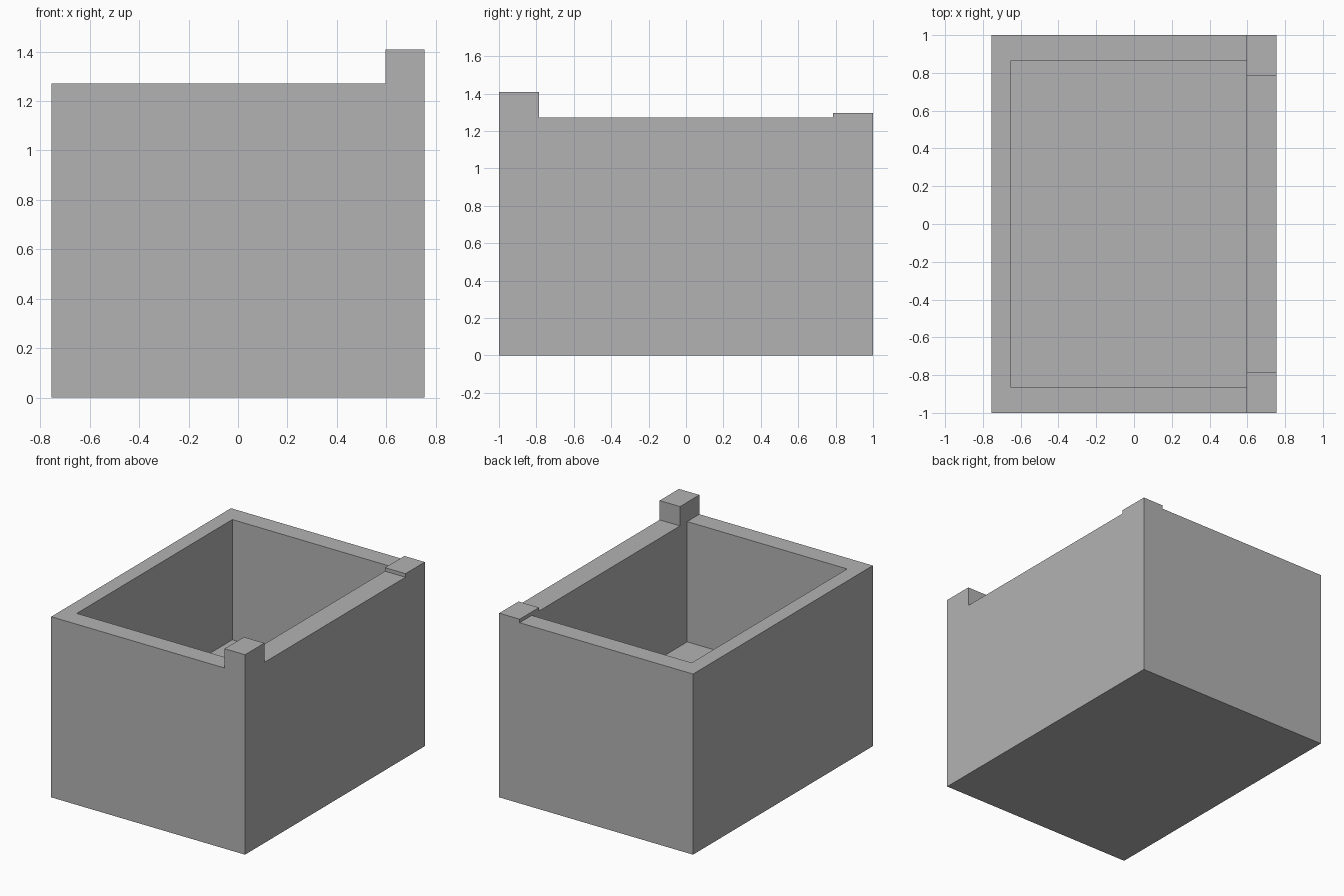
import bpy
import bmesh

old = bpy.data.objects.get("Cube")
if old:
    bpy.data.objects.remove(old, do_unlink=True)

# Overall sizes
HALF_X, HALF_Y, RIM = 0.755, 1.0, 1.272
INNER_LEFT, INNER_RIGHT, INNER_Y, FLOOR = -0.65, 0.596, 0.865, 0.425
POST_Y = 0.785

grey = bpy.data.materials.new("plain_grey")
grey.use_nodes = True
COLOUR = (0.45, 0.45, 0.45, 1)
grey.diffuse_color = COLOUR
grey.node_tree.nodes["Principled BSDF"].inputs["Base Color"].default_value = COLOUR


def box_mesh(low, high):
    """A bmesh box spanning two opposite corners."""
    bm = bmesh.new()
    bmesh.ops.create_cube(bm, size=1)
    for v in bm.verts:
        v.co = [h if c > 0 else l for c, l, h in zip(v.co, low, high)]
    return bm


def add_object(name, bm):
    bmesh.ops.recalc_face_normals(bm, faces=bm.faces)
    mesh = bpy.data.meshes.new(name)
    bm.to_mesh(mesh)
    bm.free()
    mesh.materials.append(grey)
    obj = bpy.data.objects.new(name, mesh)
    bpy.context.collection.objects.link(obj)
    return obj


# Open box: inset the top unevenly, then push it down to make the cavity
bm = box_mesh((-HALF_X, -HALF_Y, 0), (HALF_X, HALF_Y, RIM))
top = max(bm.faces, key=lambda f: f.calc_center_median().z)
bmesh.ops.inset_region(bm, faces=[top], thickness=0.1)
for v in top.verts:
    v.co.x = INNER_RIGHT if v.co.x > 0 else INNER_LEFT
    v.co.y = INNER_Y if v.co.y > 0 else -INNER_Y
floor = bmesh.ops.extrude_discrete_faces(bm, faces=[top])["faces"][0]
for v in floor.verts:
    v.co.z = FLOOR
add_object("open_box", bm)

# Corner posts standing on the thicker side wall
for name, y0, y1, height in (("front_post", -HALF_Y, -POST_Y, 1.408),
                             ("back_post", POST_Y, HALF_Y, 1.297)):
    add_object(name, box_mesh((INNER_RIGHT, y0, RIM), (HALF_X, y1, height)))
